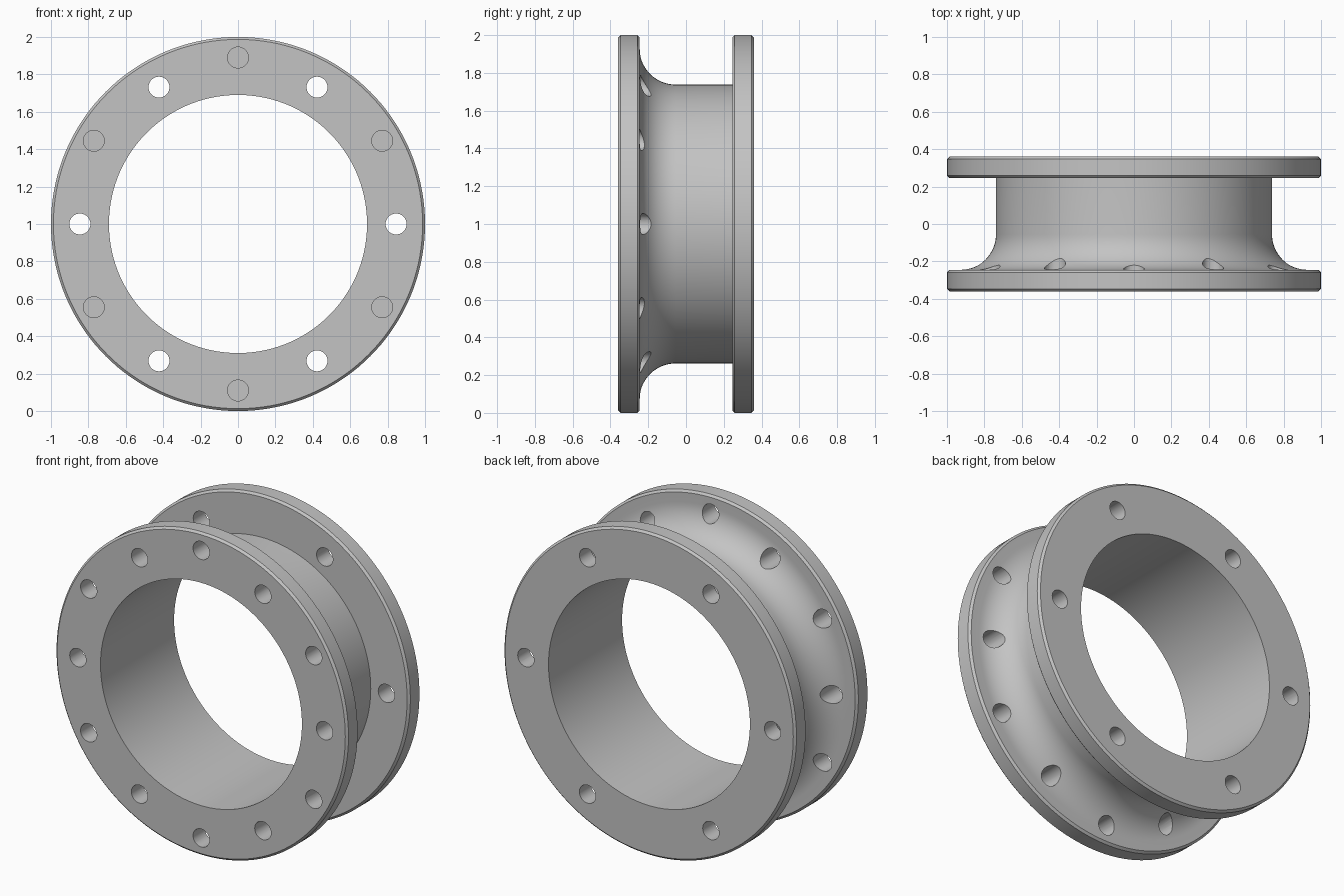
import bpy
import bmesh
from math import sin, cos, pi, radians
from mathutils import Matrix, Vector

cube = bpy.data.objects.get("Cube")
if cube:
    bpy.data.objects.remove(cube, do_unlink=True)

SEGMENTS = 144
OUTER, BORE, NECK = 1.0, 0.69, 0.738      # radii
BACK, INSIDE = 0.36, 0.245                # flange face depths
BEVEL, FILLET = 0.013, 0.19
HOLE = 0.056
CENTRE = Vector((0, 0, 1))

steel = bpy.data.materials.new("plain grey")
steel.use_nodes = True
steel.diffuse_color = (0.55, 0.55, 0.55, 1)
steel.node_tree.nodes["Principled BSDF"].inputs["Base Color"].default_value = steel.diffuse_color


def make_object(name, bm):
    bmesh.ops.recalc_face_normals(bm, faces=bm.faces[:])
    mesh = bpy.data.meshes.new(name)
    bm.to_mesh(mesh)
    bm.free()
    mesh.materials.append(steel)
    obj = bpy.data.objects.new(name, mesh)
    bpy.context.collection.objects.link(obj)
    return obj


def revolve(name, profile):
    """Turn a closed (radius, y) profile around the horizontal y axis."""
    bm = bmesh.new()
    rings = []
    for i in range(SEGMENTS):
        a = 2 * pi * i / SEGMENTS
        rings.append([bm.verts.new(CENTRE + Vector((r * cos(a), y, r * sin(a))))
                      for r, y in profile])
    n = len(profile)
    for i, ring in enumerate(rings):
        following = rings[(i + 1) % SEGMENTS]
        for j in range(n):
            k = (j + 1) % n
            bm.faces.new((ring[j], ring[k], following[k], following[j]))
    return make_object(name, bm)


def add_drills(bm, radius, start_angle, y0, y1):
    """Six drill cylinders along y on a bolt circle."""
    for i in range(6):
        a = radians(start_angle + 60 * i)
        spot = CENTRE + Vector((radius * cos(a), (y0 + y1) / 2, radius * sin(a)))
        bmesh.ops.create_cone(bm, cap_ends=True, segments=32, radius1=HOLE, radius2=HOLE,
                              depth=y1 - y0,
                              matrix=Matrix.Translation(spot) @ Matrix.Rotation(pi / 2, 4, "X"))


# Flanged ring: front flange, filleted neck, rear flange
front_rim = [(BORE, -BACK), (OUTER - BEVEL, -BACK), (OUTER, -BACK + BEVEL),
             (OUTER, -INSIDE - BEVEL), (OUTER - BEVEL, -INSIDE)]
fillet = []
for i in range(17):
    a = pi / 2 * i / 16
    fillet.append((NECK + FILLET * (1 - sin(a)), -INSIDE + FILLET * (1 - cos(a))))
rear_rim = [(NECK, INSIDE), (OUTER - BEVEL, INSIDE), (OUTER, INSIDE + BEVEL),
            (OUTER, BACK - BEVEL), (OUTER - BEVEL, BACK), (BORE, BACK)]
ring = revolve("flanged_ring", front_rim + fillet + rear_rim)

# Bolt holes: six through both flanges, six more in the front flange only
bm = bmesh.new()
add_drills(bm, 0.845, 0, -0.5, 0.5)
add_drills(bm, 0.89, 30, -0.5, 0)
drills = make_object("bolt_hole_cutter", bm)
drills.hide_render = True

cut = ring.modifiers.new("bolt_holes", "BOOLEAN")
cut.operation = "DIFFERENCE"
cut.solver = "EXACT"
cut.object = drills

bpy.ops.object.select_all(action="DESELECT")
ring.select_set(True)
bpy.context.view_layer.objects.active = ring
bpy.ops.object.modifier_apply(modifier=cut.name)
bpy.data.objects.remove(drills, do_unlink=True)
bpy.ops.object.shade_smooth_by_angle(angle=radians(25))
